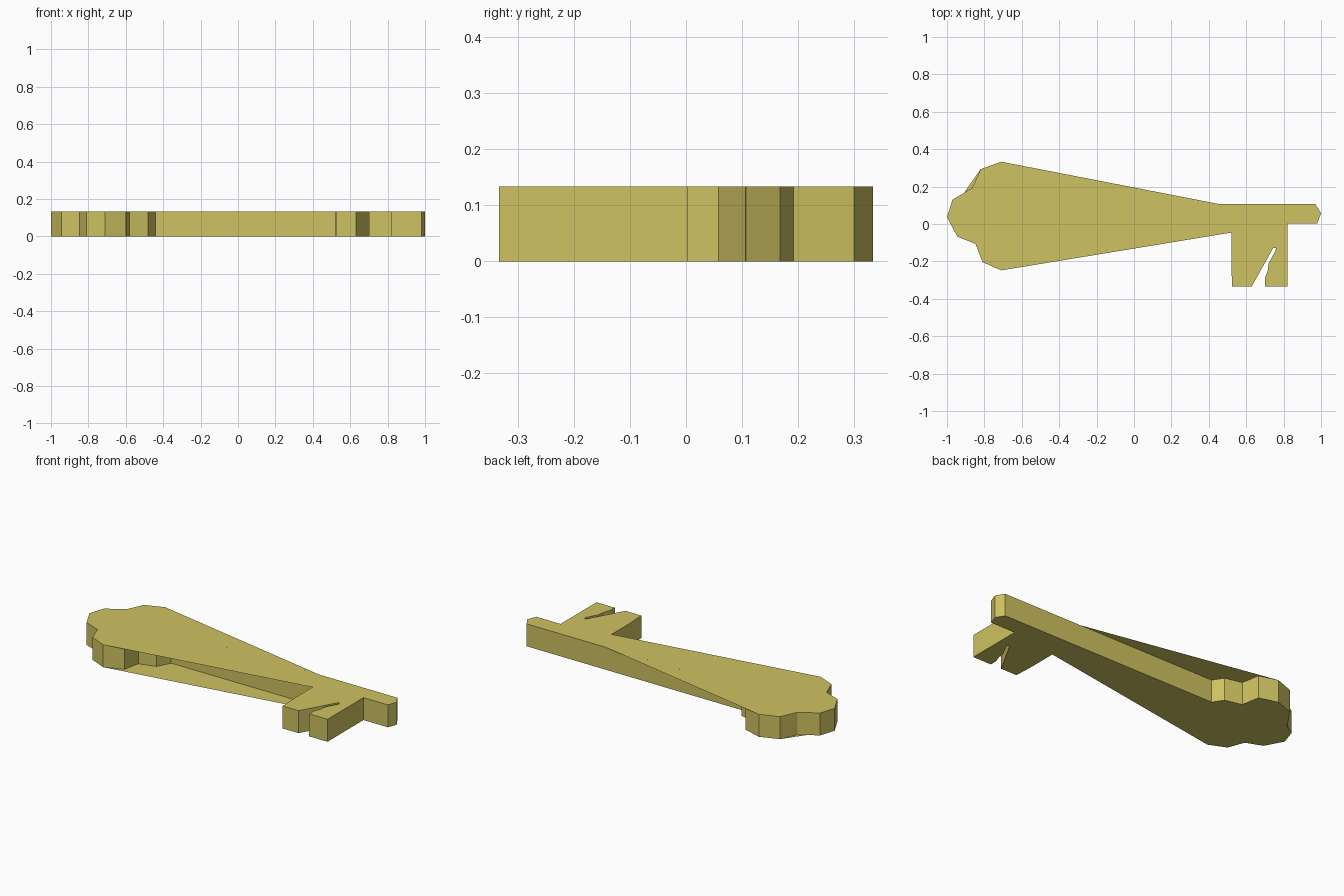
import bpy, bmesh

if "Cube" in bpy.data.objects:
    bpy.data.objects.remove(bpy.data.objects["Cube"])

H = 0.133  # key thickness

# Key outline, counter-clockwise, split into named runs
bow_lower = [(-0.71, -0.248), (-0.60, -0.205), (-0.58, -0.105), (-0.48, -0.075), (-0.44, 0.003)]
bit = [(0.52, 0.003), (0.52, -0.22), (0.525, -0.333), (0.63, -0.333),
       (0.745, -0.127), (0.76, -0.13), (0.755, -0.145), (0.72, -0.21),
       (0.715, -0.25), (0.70, -0.29), (0.70, -0.333), (0.82, -0.333), (0.82, 0.003)]
tip = [(0.98, 0.003), (1.0, 0.058), (0.97, 0.106)]
bow_upper = [(-0.44, 0.108), (-0.48, 0.168), (-0.58, 0.192), (-0.60, 0.30), (-0.71, 0.333)]
bow_end = [(-0.82, 0.293), (-0.865, 0.193), (-0.97, 0.13), (-1.0, 0.037),
           (-0.945, -0.067), (-0.847, -0.107), (-0.81, -0.204)]


def new_object(name, bm):
    mesh = bpy.data.meshes.new(name)
    bm.to_mesh(mesh)
    bm.free()
    mesh.materials.append(brass)
    obj = bpy.data.objects.new(name, mesh)
    bpy.context.collection.objects.link(obj)
    return obj


def prism(name, pts):
    bm = bmesh.new()
    face = bm.faces.new([bm.verts.new((x, y, 0)) for x, y in pts])
    ext = bmesh.ops.extrude_face_region(bm, geom=[face], use_keep_orig=True)
    verts = [g for g in ext["geom"] if isinstance(g, bmesh.types.BMVert)]
    bmesh.ops.translate(bm, vec=(0, 0, H), verts=verts)
    bmesh.ops.recalc_face_normals(bm, faces=bm.faces)
    return new_object(name, bm)


def sheet(name, pts, z):
    bm = bmesh.new()
    face = bm.faces.new([bm.verts.new((x, y, z)) for x, y in pts])
    face.normal_update()
    if (face.normal.z > 0) != (z > 0):
        face.normal_flip()
    return new_object(name, bm)


brass = bpy.data.materials.new("brass")
brass.diffuse_color = (0.62, 0.54, 0.12, 1)
brass.use_nodes = True
brass.node_tree.nodes["Principled BSDF"].inputs["Base Color"].default_value = brass.diffuse_color

# Solid key body
prism("key_body", bow_lower + bit + tip + bow_upper + bow_end)

# Thin flat webs spanning from the bow to the shaft
lower_web = bow_lower + [(0.52, 0.003), (0.52, -0.046)]
sheet("lower_web_top", lower_web, H)
sheet("lower_web_bottom", lower_web, 0)
sheet("upper_web_top", bow_upper + [(0.455, 0.1068)], H)

# Small web across the notch at the bow end
sheet("notch_web_bottom", [(-0.82, 0.293), (-0.865, 0.193), (-0.908, 0.168)], 0)
